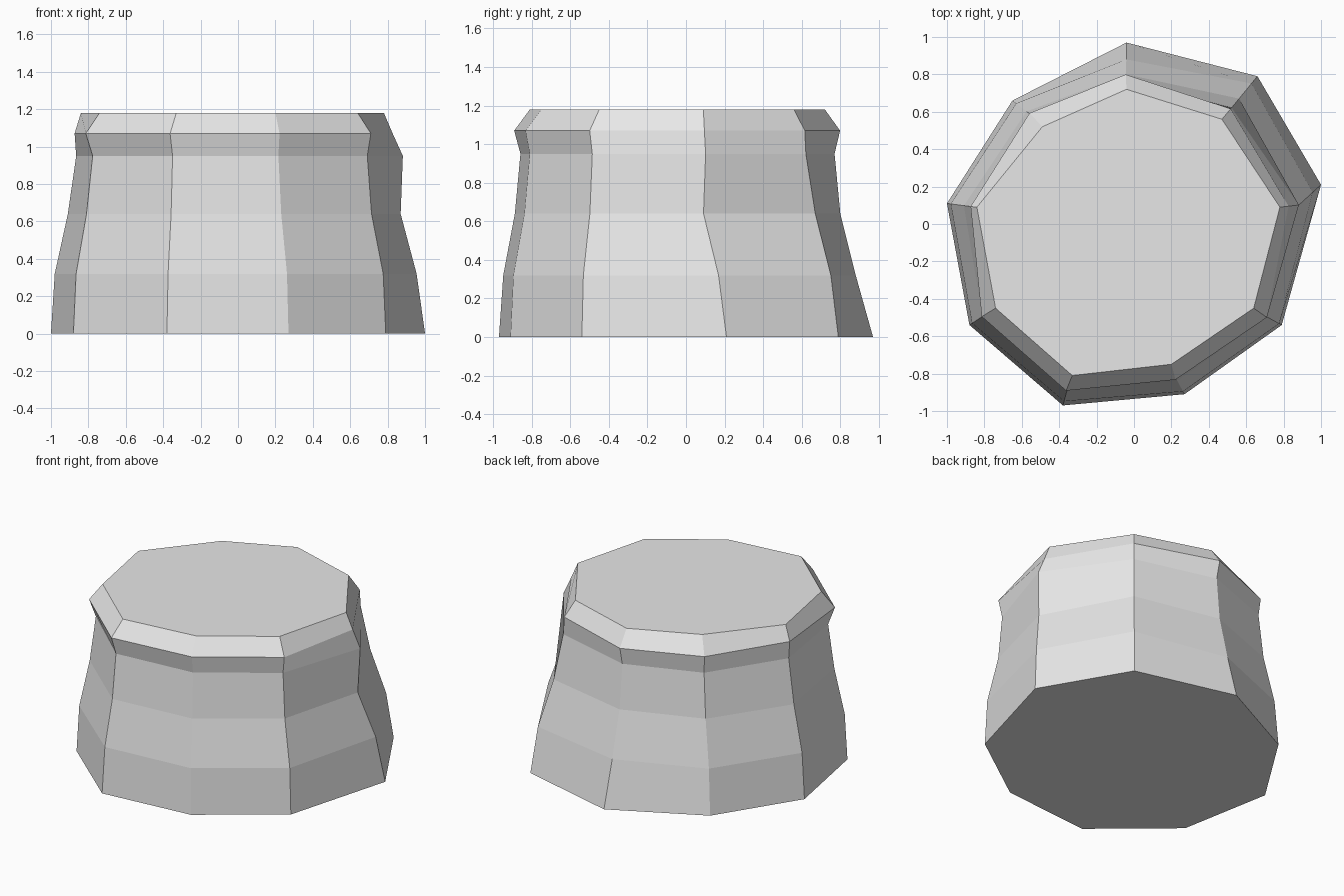
import bpy
import bmesh
from mathutils import Vector

# Remove the default cube if present
default = bpy.data.objects.get("Cube")
if default:
    bpy.data.objects.remove(default, do_unlink=True)


def make_material(name, colour):
    mat = bpy.data.materials.new(name)
    mat.use_nodes = True
    mat.diffuse_color = colour
    mat.node_tree.nodes["Principled BSDF"].inputs["Base Color"].default_value = colour
    return mat


# One entry per corner of the uneven nine-sided stump, counter-clockwise:
# foot corner, cap corner, rim scale, neck scale, low blend, middle blend
corners = [
    ((-.04, .97), (-.04, .72), 1.11, 1.07, .45, .85),
    ((.66, .79), (.47, .56), 1.1, 1.11, .23, .71),
    ((1, .21), (.78, .09), 1.06, 1.13, .38, 1.1),
    ((.79, -.54), (.64, -.45), 1.11, 1.08, .14, .77),
    ((.27, -.91), (.2, -.75), 1.11, 1.08, .15, .72),
    ((-.38, -.97), (-.33, -.81), 1.1, 1.06, .2, .74),
    ((-.88, -.54), (-.74, -.45), 1.1, 1.05, .14, .68),
    ((-1, .11), (-.84, .09), 1.04, 1.03, .15, .67),
    ((-.65, .66), (-.49, .52), 1.14, 1.12, .2, .75),
]
heights = (0, .32, .64, .95, 1.07, 1.18)


def corner_column(foot, cap, rim_scale, neck_scale, low, middle):
    """Points up one corner, from the foot to the cap."""
    foot, cap = Vector(foot), Vector(cap)
    neck = cap * neck_scale
    return [foot, foot.lerp(neck, low), foot.lerp(neck, middle),
            neck, cap * rim_scale, cap]


def build_stump(name, material):
    bm = bmesh.new()
    columns = []
    for corner in corners:
        points = corner_column(*corner)
        columns.append([bm.verts.new((p.x, p.y, z))
                        for p, z in zip(points, heights)])

    # Side bands between neighbouring corners
    for left, right in zip(columns, columns[1:] + columns[:1]):
        for level in range(len(heights) - 1):
            bm.faces.new((left[level], right[level],
                          right[level + 1], left[level + 1]))

    # Flat underside and top
    bm.faces.new([column[0] for column in columns])
    bm.faces.new([column[-1] for column in columns])
    bmesh.ops.recalc_face_normals(bm, faces=bm.faces)

    mesh = bpy.data.meshes.new(name)
    bm.to_mesh(mesh)
    bm.free()
    mesh.materials.append(material)
    stump = bpy.data.objects.new(name, mesh)
    bpy.context.collection.objects.link(stump)
    return stump


build_stump("stump", make_material("light grey", (.8, .8, .8, 1)))
